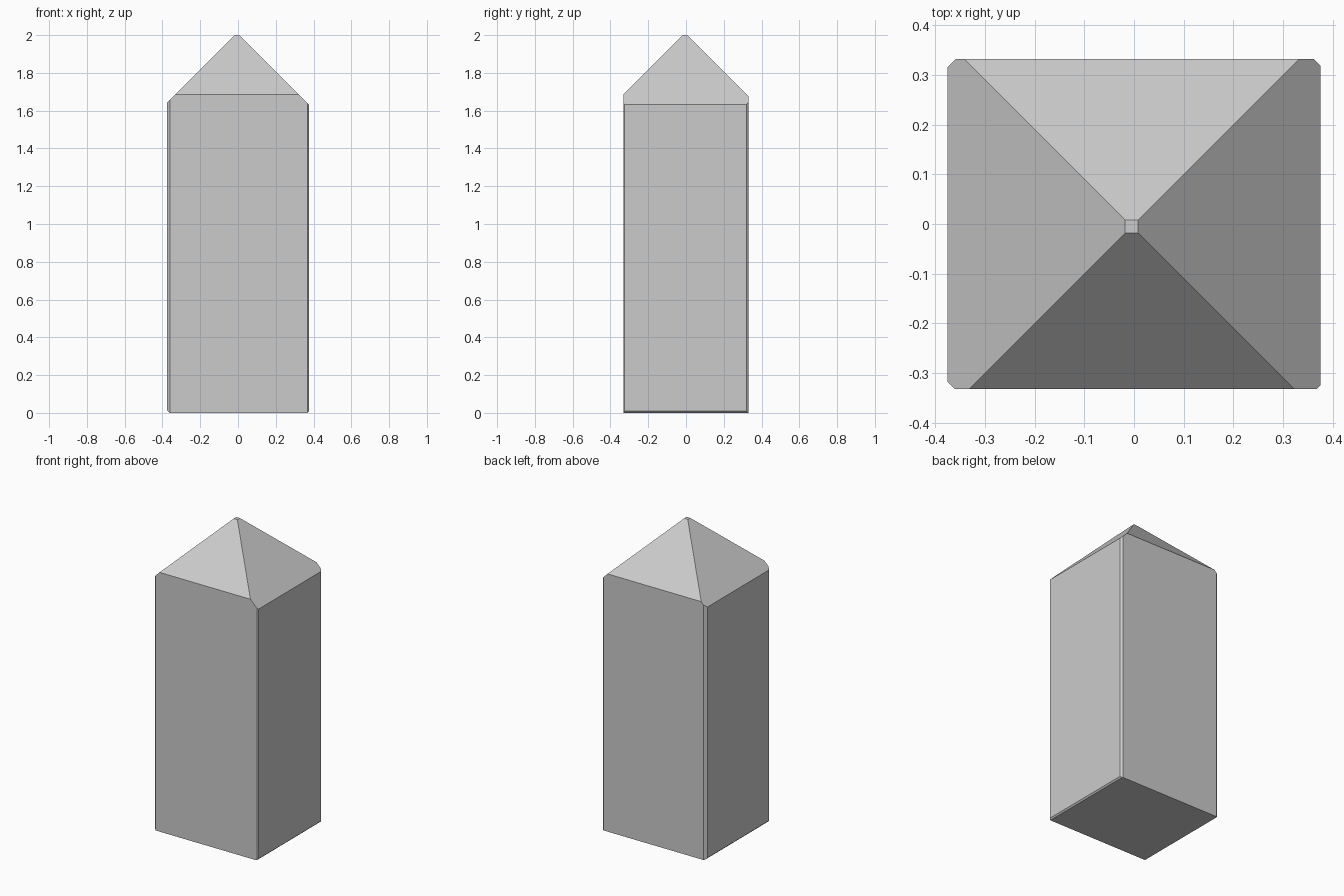
import bpy
import bmesh
from mathutils import Vector

if "Cube" in bpy.data.objects:
    bpy.data.objects.remove(bpy.data.objects["Cube"])

HX, HY, H = 0.375, 0.332, 2.0


def cut(bm, point, normal):
    """Slice away everything on the normal's side and cap the hole."""
    geom = bm.verts[:] + bm.edges[:] + bm.faces[:]
    res = bmesh.ops.bisect_plane(bm, geom=geom, dist=1e-6, plane_co=Vector(point),
                                 plane_no=Vector(normal).normalized(), clear_outer=True)
    edges = [e for e in res["geom_cut"] if isinstance(e, bmesh.types.BMEdge)]
    bmesh.ops.contextual_create(bm, geom=edges)


# Square shaft
bm = bmesh.new()
bmesh.ops.create_cube(bm, size=1)
bmesh.ops.scale(bm, vec=(2 * HX, 2 * HY, H), verts=bm.verts)
bmesh.ops.translate(bm, vec=(0, 0, H / 2), verts=bm.verts)

# Uneven bevels on the four upright corners
for sx, sy, size in ((-1, 1, 0.016), (1, 1, 0.013), (-1, -1, 0.014), (1, -1, 0.007)):
    cut(bm, (sx * (HX - size), sy * HY, 0), (sx, sy, 0))

# Four 45 degree slopes leaving a tiny flat tip
for point, normal in (((0.008, 0, H), (1, 0, 1)), ((-0.018, 0, H), (-1, 0, 1)),
                      ((0, 0.008, H), (0, 1, 1)), ((0, -0.018, H), (0, -1, 1))):
    cut(bm, point, normal)

# Slim bevels along the two side base edges
for sx, size in ((-1, 0.012), (1, 0.009)):
    cut(bm, (sx * (HX - size), 0, 0), (sx, 0, -1))

bmesh.ops.recalc_face_normals(bm, faces=bm.faces)
mesh = bpy.data.meshes.new("crystal_pillar")
bm.to_mesh(mesh)
bm.free()
bpy.context.collection.objects.link(bpy.data.objects.new("crystal_pillar", mesh))
